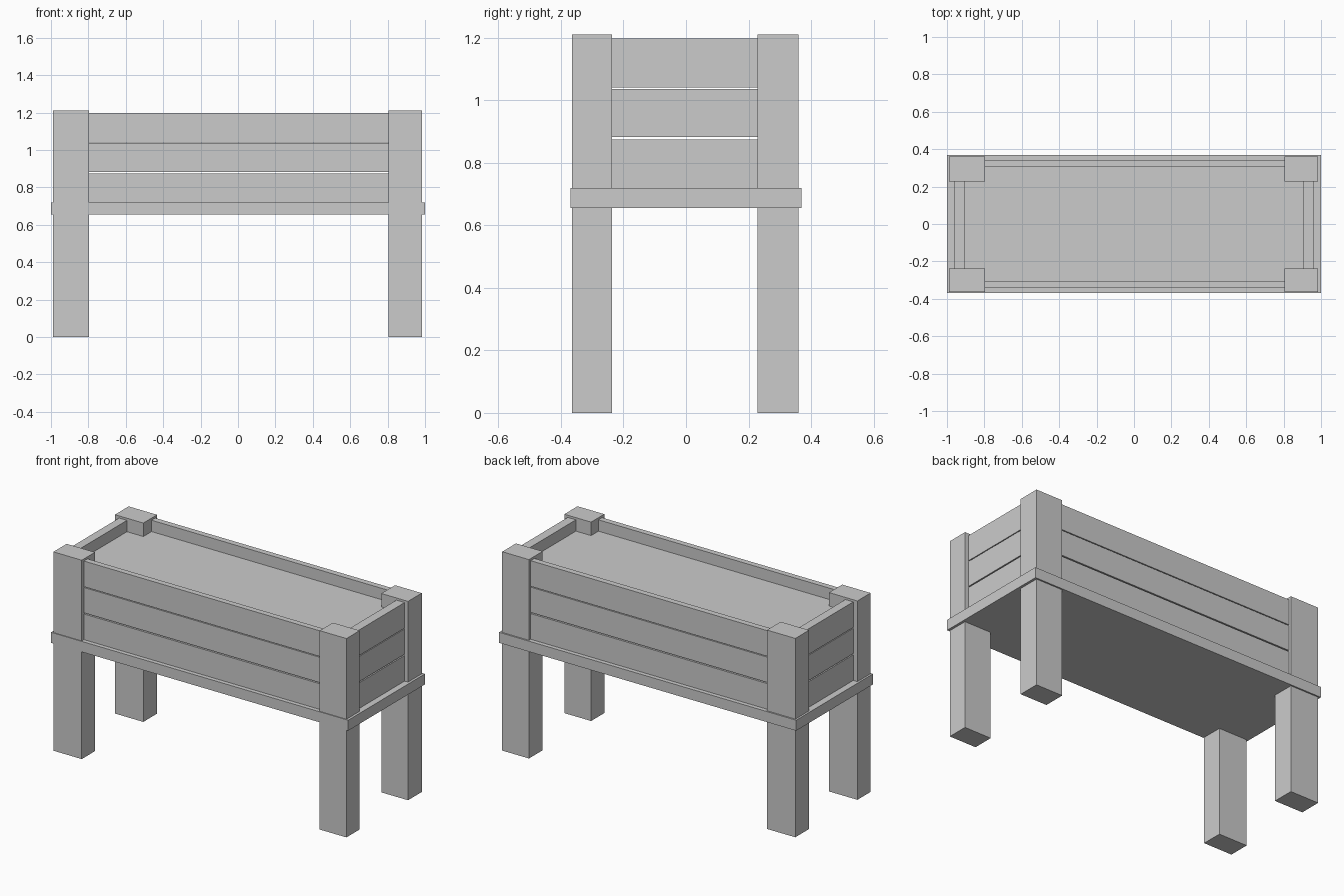
import bpy
import bmesh

if "Cube" in bpy.data.objects:
    bpy.data.objects.remove(bpy.data.objects["Cube"])


def box(name, x, y, z):
    """Box given by its (min, max) range on each axis."""
    bm = bmesh.new()
    bmesh.ops.create_cube(bm, size=1)
    for v in bm.verts:
        v.co = [r[0] if c < 0 else r[1] for c, r in zip(v.co, (x, y, z))]
    mesh = bpy.data.meshes.new(name)
    bm.to_mesh(mesh)
    bm.free()
    obj = bpy.data.objects.new(name, mesh)
    bpy.context.collection.objects.link(obj)
    return obj


# Tray the planter box rests on
box("tray", (-1.0, 1.0), (-0.369, 0.369), (0.655, 0.719))

# Corner posts, running from the ground past the rim
post_x = {"left": (-0.988, -0.797), "right": (0.805, 0.985)}
post_y = {"front": (-0.364, -0.237), "back": (0.228, 0.36)}
for side, px in post_x.items():
    for end, py in post_y.items():
        box(f"{end}_{side}_post", px, py, (0.0, 1.21))

# Three rows of wall boards with narrow gaps, ends tucked into the posts
rows = [(0.719, 0.875), (0.882, 1.036), (1.041, 1.197)]
for i, z in enumerate(rows, 1):
    box(f"front_board_{i}", (-0.82, 0.83), (-0.343, -0.308), z)
    box(f"back_board_{i}", (-0.82, 0.83), (0.307, 0.343), z)
    box(f"left_board_{i}", (-0.96, -0.907), (-0.25, 0.25), z)
    box(f"right_board_{i}", (0.907, 0.962), (-0.25, 0.25), z)

# Thin soil surface just below the rim
bpy.ops.mesh.primitive_plane_add(size=1, location=(0, 0, 1.128))
soil = bpy.context.object
soil.name = "soil"
soil.scale = (1.83, 0.63, 1)
